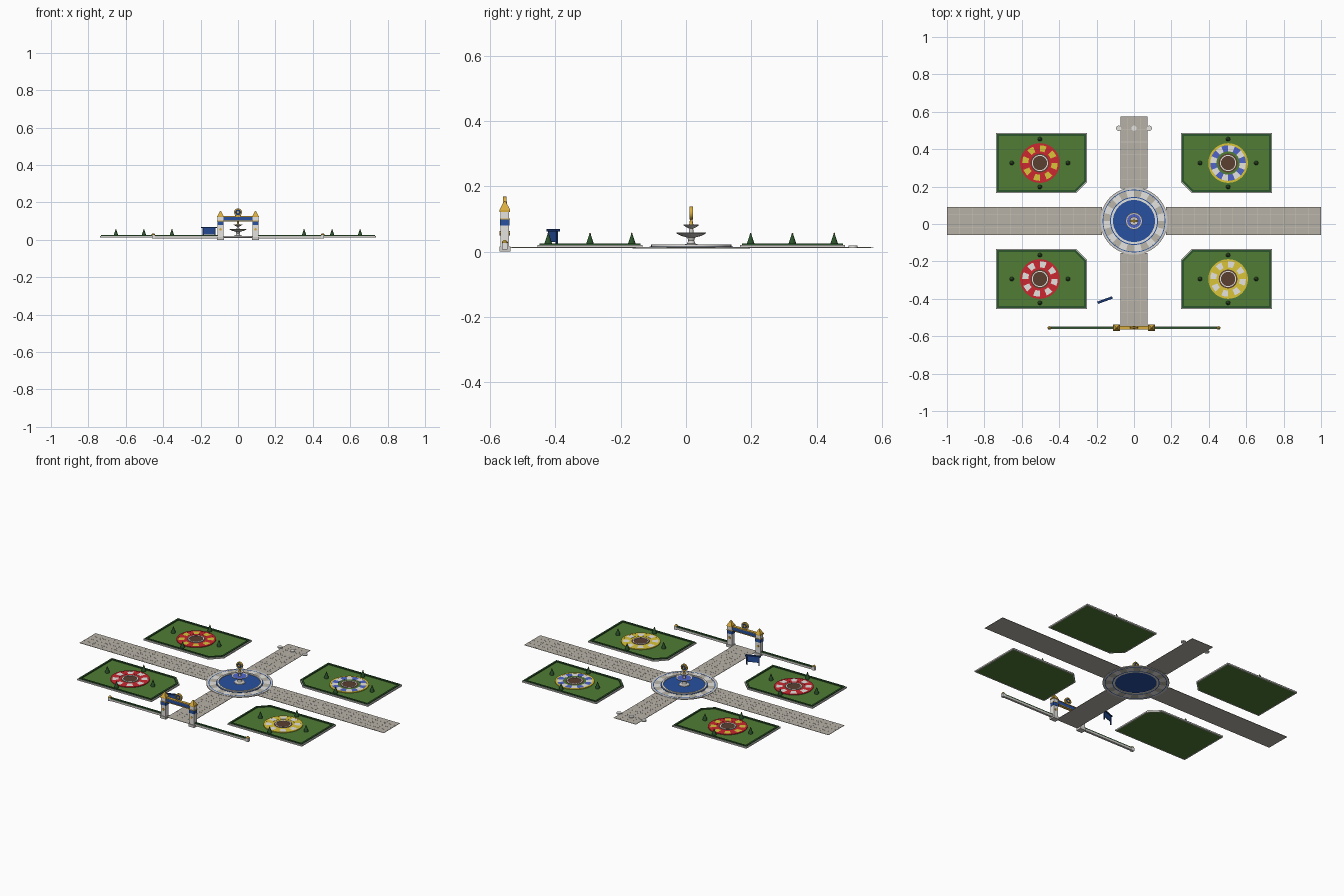
import bpy, bmesh
from math import pi, sin, cos, radians
from mathutils import Matrix, Vector

if "Cube" in bpy.data.objects:
    bpy.data.objects.remove(bpy.data.objects["Cube"])

CY = 0.016  # y of the garden centre
PALETTE = dict(stone=(.62, .61, .58), pale=(.78, .77, .74), paving=(.47, .44, .38), joint=(.58, .56, .5),
               grass=(.08, .2, .035), hedge=(.025, .09, .025), gold=(.7, .42, .05), navy=(.01, .04, .18),
               blue=(.02, .08, .35), red=(.6, .02, .03), yellow=(.7, .55, .04), soil=(.1, .05, .03),
               violet=(.08, .13, .6), sand=(.5, .47, .4), dark=(.02, .02, .03))
MATS = {}


def mat(name):
    if name not in MATS:
        MATS[name] = bpy.data.materials.new(name)
        MATS[name].diffuse_color = (*PALETTE[name], 1)
    return MATS[name]


def finish(bm, name, colours, smooth=False):
    bmesh.ops.recalc_face_normals(bm, faces=bm.faces)
    me = bpy.data.meshes.new(name)
    bm.to_mesh(me)
    bm.free()
    for c in colours:
        me.materials.append(mat(c))
    ob = bpy.data.objects.new(name, me)
    bpy.context.collection.objects.link(ob)
    if smooth:
        bpy.ops.object.select_all(action='DESELECT')
        ob.select_set(True)
        bpy.context.view_layer.objects.active = ob
        bpy.ops.object.shade_smooth_by_angle(angle=radians(35))
    return ob


def boxes(name, items, colour, place=Matrix()):
    """Each item is x, y, z0, z1, width, depth."""
    bm = bmesh.new()
    for x, y, z0, z1, w, d in items:
        m = Matrix.Translation((x, y, (z0 + z1) / 2)) @ Matrix.Diagonal((w, d, z1 - z0, 1))
        bmesh.ops.create_cube(bm, size=1, matrix=place @ m)
    return finish(bm, name, [colour])


def lathe(name, profile, colour, spots, n=32, rot=Matrix(), turn=0, smooth=True):
    """Revolve (radius, height) points about z at every spot."""
    bm = bmesh.new()
    for s in spots:
        m = Matrix.Translation(s) @ rot
        rings = []
        for r, z in profile:
            if r == 0:
                rings.append([bm.verts.new(m @ Vector((0, 0, z)))] * n)
            else:
                rings.append([bm.verts.new(m @ Vector((r * cos(turn + 2 * pi * i / n),
                                                       r * sin(turn + 2 * pi * i / n), z))) for i in range(n)])
        for a, b in zip(rings, rings[1:]):
            for i in range(n):
                j = (i + 1) % n
                vs = list(dict.fromkeys([a[i], a[j], b[j], b[i]]))
                if len(vs) > 2:
                    bm.faces.new(vs)
    return finish(bm, name, [colour], smooth)


def ring(name, r0, r1, z0, z1, colour, centre, n=48):
    return lathe(name, [(r0, z0), (r1, z0), (r1, z1), (r0, z1), (r0, z0)], colour, [(*centre, 0)], n)


def disc(name, r, z0, z1, colour, centre, n=48):
    return lathe(name, [(0, z0), (r, z0), (r, z1), (0, z1)], colour, [(*centre, 0)], n)


def sectors(name, r0, r1, z0, z1, colours, centre, count, sub=3):
    """Ring of wedge blocks that alternate between colours."""
    bm = bmesh.new()
    for k in range(count):
        for s in range(sub):
            a, b = (2 * pi * (k + (s + t) / sub) / count for t in (0, 1))
            lo, hi = ([bm.verts.new((centre[0] + r * cos(t), centre[1] + r * sin(t), z))
                       for r, t in ((r0, a), (r1, a), (r1, b), (r0, b))] for z in (z0, z1))
            quads = [lo, hi] + [[lo[i], lo[(i + 1) % 4], hi[(i + 1) % 4], hi[i]] for i in (0, 1, 2, 3)]
            for q in quads:
                bm.faces.new(q).material_index = k % len(colours)
    return finish(bm, name, colours)


def lawn_outline(inset, sx, sy):
    """Rectangle with the corner nearest the fountain cut off."""
    x0, x1 = .25 + inset, .738 - inset
    y0, y1 = .149 + inset, .471 - inset
    c = .06 - inset * .6
    return [(sx * x, CY + sy * y) for x, y in ((x0 + c, y0), (x1, y0), (x1, y1), (x0, y1), (x0, y0 + c))]


def lawn_part(name, outer, inner, z0, z1, colour, sx, sy):
    """Slab, or a border frame if an inner inset is given."""
    bm = bmesh.new()
    loops = [[bm.verts.new((x, y, z)) for x, y in lawn_outline(o, sx, sy)]
             for o, z in ([(outer, z0), (outer, z1)] + ([(inner, z1), (inner, z0)] if inner else []))]
    pairs = list(zip(loops, loops[1:]))
    if inner:
        pairs.append((loops[-1], loops[0]))
    else:
        bm.faces.new(loops[0])
        bm.faces.new(loops[1])
    for a, b in pairs:
        for i in range(5):
            j = (i + 1) % 5
            bm.faces.new((a[i], a[j], b[j], b[i]))
    return finish(bm, name, [colour])


# crossing paths, stopping at the plaza, with pale joints
arms = [(s * .585, CY, .011, .013, .83, .15) for s in (1, -1)]
boxes("paved_paths", arms + [(0, .3825, .011, .013, .146, .385), (0, -.36, .011, .013, .146, .41)], 'paving')
joints = []
for s in (1, -1):
    joints += [(s * (.19 + .0675 * k), CY, .0125, .0135, .003, .15) for k in range(12)]
    joints += [(s * .585, CY + t, .0125, .0135, .83, .002) for t in (-.037, 0, .037)]
    joints += [(0, CY + s * (.22 + .0675 * k), .0125, .0135, .146, .003) for k in range(5)]
    joints += [(t, CY + s * .37, .0125, .0135, .002, .36) for t in (-.037, 0, .037)]
boxes("paving_joints", joints, 'joint')

# round plaza
O = (0, CY)
ring("plaza_edge", .168, .18, .009, .0145, 'stone', O)
ring("plaza_blue_band", .164, .168, .009, .0148, 'blue', O)
sectors("plaza_paving", .128, .164, .009, .0145, ['pale', 'sand'], O, 24)
ring("basin_blue_band", .123, .128, .009, .0155, 'blue', O)
ring("basin_rim", .112, .123, .009, .021, 'pale', O)
disc("basin_water", .113, .012, .0165, 'blue', O)

# tiered fountain
lathe("fountain_bowls", [(0, .015), (.03, .015), (.028, .02), (.013, .024), (.009, .034), (.012, .043), (.03, .048),
                         (.044, .055), (.045, .058), (.041, .058), (.03, .053), (.008, .051), (.006, .07),
                         (.016, .075), (.023, .08), (.023, .083), (.01, .081), (0, .081)], 'stone', [(*O, 0)])
ring("fountain_water", .008, .04, .054, .056, 'violet', O)
lathe("fountain_stem", [(0, .08), (.008, .08), (.005, .088), (.004, .1), (0, .1)], 'gold', [(*O, 0)], 16)


def medallion(prefix, y, z, r):
    upright = Matrix.Rotation(pi / 2, 4, 'X')
    h = .005
    lathe(prefix + "_medallion_ring", [(r * .72, -h), (r, -h), (r, h), (r * .72, h), (r * .72, -h)],
          'gold', [(0, y, z)], 24, upright)
    lathe(prefix + "_medallion_face", [(0, -.003), (r * .75, -.003), (r * .75, .003), (0, .003)],
          'navy', [(0, y, z)], 24, upright)
    lathe(prefix + "_medallion_boss", [(0, -.006), (r * .3, -.006), (r * .3, .006), (0, .006)],
          'gold', [(0, y, z)], 16, upright)


medallion("fountain", CY, .118, .02)

# four lawns with flower wheels and topiary
beds = {(-1, 1): ('red', 'red', 'yellow'), (1, 1): ('yellow', 'violet', 'pale'),
        (-1, -1): ('red', 'red', 'pale'), (1, -1): ('yellow', 'yellow', 'pale')}
cones = []
for (sx, sy), (rim, a, b) in beds.items():
    lawn_part("lawn_curb", 0, .006, .012, .02, 'stone', sx, sy)
    lawn_part("lawn_hedge", .006, .016, .013, .025, 'hedge', sx, sy)
    lawn_part("lawn_grass", .006, None, .0125, .019, 'grass', sx, sy)
    c = (sx * .503, CY + sy * .31)
    ring("flowerbed_rim", .095, .106, .018, .023, rim, c)
    sectors("flowerbed_wedges", .062, .095, .018, .0225, [a, b], c, 16)
    ring("flowerbed_inner_ring", .05, .062, .018, .0215, rim if rim == a else 'grass', c)
    ring("flowerbed_stone_ring", .038, .043, .018, .0235, 'pale', c)
    disc("flowerbed_soil", .05, .018, .0215, 'soil', c)
    cones += [(c[0] + dx, c[1] + dy, .019) for dx, dy in ((.15, 0), (-.15, 0), (0, .128), (0, -.128))]
lathe("topiary_cones", [(0, 0), (.012, 0), (.012, .006), (.002, .035), (0, .035)], 'hedge', cones, 10)
lathe("topiary_finials", [(0, .033), (.003, .036), (0, .039)], 'gold', cones, 8)

# entrance gate
GY, PX = -.555, .0935
S = (1, -1)


def pillar_part(name, z0, z1, w, d, colour):
    boxes(name, [(s * PX, GY, z0, z1, w, d) for s in S], colour)


pillar_part("pillar_base", 0, .015, .038, .034, 'stone')
pillar_part("pillar_shaft", .015, .125, .031, .026, 'pale')
pillar_part("pillar_blue_band", .08, .099, .034, .029, 'blue')
pillar_part("pillar_gold_band", .099, .102, .036, .031, 'gold')
pillar_part("pillar_cornice", .122, .128, .037, .032, 'gold')
lathe("pillar_roofs", [(0, .127), (.0235, .127), (.003, .155), (0, .155)], 'gold',
      [(s * PX, GY, 0) for s in S], 4, turn=pi / 4, smooth=False)
lathe("pillar_rosettes", [(0, -.016), (.007, -.016), (.007, .016), (0, .016)], 'gold',
      [(s * PX, GY, .056) for s in S], 8, Matrix.Rotation(pi / 2, 4, 'X'))
boxes("gate_beam", [(0, GY, .102, .122, .16, .014)], 'blue')
boxes("gate_beam_trim", [(0, GY, z, z + .004, .16, .018) for z in (.099, .122)], 'gold')
medallion("gate", GY, .147, .021)

# boundary wall with clipped hedge and end posts
boxes("boundary_wall", [(s * .28, GY, .008, .02, .34, .013) for s in S], 'stone')
boxes("boundary_hedge", [(s * .28, GY, .02, .027, .34, .009) for s in S], 'hedge')
boxes("wall_end_posts", [(s * .453, GY, .006, .026, .016, .016) for s in S], 'pale')
lathe("wall_post_caps", [(0, .025), (.009, .026), (.009, .029), (.004, .035), (0, .035)], 'gold',
      [(s * .453, GY, 0) for s in S], 12)

# notice board by the gate
P = Matrix.Translation((-.155, -.407, 0)) @ Matrix.Rotation(radians(20), 4, 'Z')
boxes("board_posts", [(s * .034, 0, .011, .062, .006, .006) for s in S], 'navy', P)
boxes("board_panel", [(0, 0, .029, .062, .068, .004)], 'blue', P)
boxes("board_roof", [(0, 0, .062, .069, .084, .013)], 'navy', P)

# low stone markers at the far end
lathe("path_end_markers", [(0, .011), (.014, .011), (.014, .018), (0, .018)], 'pale',
      [(x, .512, 0) for x in (-.082, 0, .082)], 20)

for m in bpy.data.materials:
    if m.users and not m.is_grease_pencil:
        m.use_nodes = True
        m.node_tree.nodes["Principled BSDF"].inputs["Base Color"].default_value = m.diffuse_color
